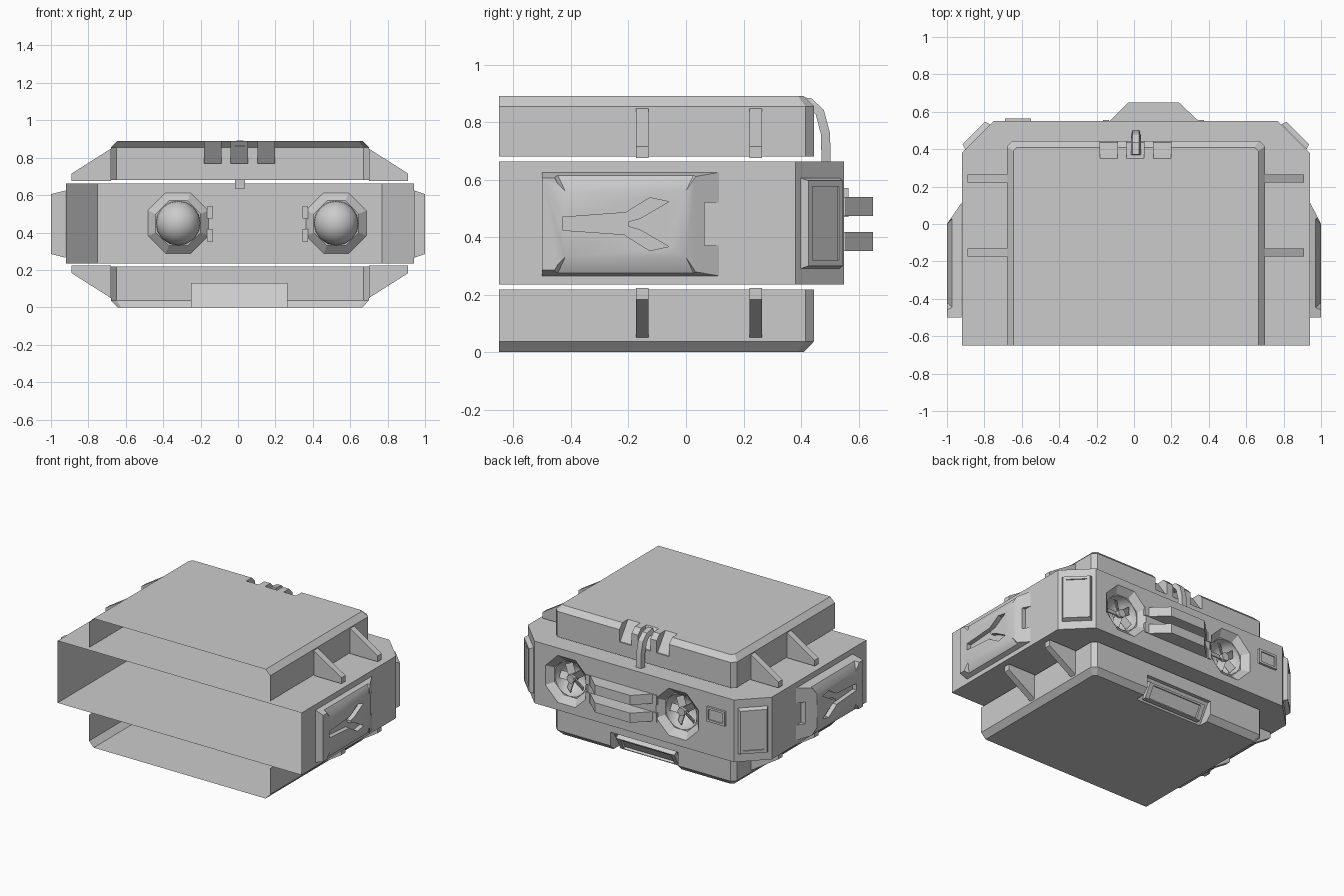
import bpy, bmesh, math
from mathutils import Matrix, Vector

old = bpy.data.objects.get("Cube")
if old:
    bpy.data.objects.remove(old, do_unlink=True)

grey = bpy.data.materials.new("plain_grey")
grey.use_nodes = True
COLOUR = (0.6, 0.6, 0.6, 1)
grey.diffuse_color = COLOUR
grey.node_tree.nodes["Principled BSDF"].inputs["Base Color"].default_value = COLOUR

MID = 0.01      # centre line of the shells
FRONT = -0.65   # open end
BACK = 0.55


def finish(name, bm):
    bmesh.ops.recalc_face_normals(bm, faces=bm.faces)
    me = bpy.data.meshes.new(name)
    bm.to_mesh(me)
    bm.free()
    ob = bpy.data.objects.new(name, me)
    bpy.context.collection.objects.link(ob)
    me.materials.append(grey)
    return ob


def hull(name, points):
    """Convex solid around the points, with flat faces merged."""
    bm = bmesh.new()
    for p in points:
        bm.verts.new(p)
    res = bmesh.ops.convex_hull(bm, input=bm.verts)
    loose = {v for v in res["geom_interior"] if isinstance(v, bmesh.types.BMVert)}
    bmesh.ops.delete(bm, geom=list(loose), context="VERTS")
    bmesh.ops.dissolve_limit(bm, angle_limit=0.01, verts=bm.verts, edges=bm.edges)
    return finish(name, bm)


def box(name, x, y, z):
    return hull(name, [(a, b, c) for a in x for b in y for c in z])


def prism(name, profile, x0, x1):
    """Convex y-z profile pushed along x."""
    return hull(name, [(x, y, z) for x in (x0, x1) for y, z in profile])


def cut(ob, cutters):
    for c in cutters:
        m = ob.modifiers.new("cut", "BOOLEAN")
        m.operation, m.solver, m.object = "DIFFERENCE", "EXACT", c
    bpy.context.view_layer.update()
    dg = bpy.context.evaluated_depsgraph_get()
    me = bpy.data.meshes.new_from_object(ob.evaluated_get(dg))
    ob.modifiers.clear()
    ob.data = me
    me.materials.clear()
    me.materials.append(grey)
    for c in cutters:
        bpy.data.objects.remove(c, do_unlink=True)


def open_side(ob, axis, value):
    """Remove the flat faces lying on one plane."""
    bm = bmesh.new()
    bm.from_mesh(ob.data)
    gone = [f for f in bm.faces if all(abs(v.co[axis] - value) < 0.002 for v in f.verts)]
    bmesh.ops.delete(bm, geom=gone, context="FACES")
    bm.to_mesh(ob.data)
    bm.free()


def outline(half, back, chamfer, z):
    """Rectangle with chamfered back corners."""
    return [(MID + s * h, y, z) for s in (-1, 1)
            for h, y in ((half, FRONT), (half, back - chamfer), (half - chamfer, back))]


# Middle body with fan bowls and dented corners
FANS = (-0.32, 0.525)
FAN_Z = 0.45
body = hull("middle_body", outline(0.93, BACK, 0.17, 0.235) + outline(0.93, BACK, 0.17, 0.663))
cutters = []
for fx in FANS:
    ring = []
    for r, y in ((0.187, 0.56), (0.13, 0.51)):
        ring += [(fx + r * math.cos(a), y, FAN_Z + r * math.sin(a))
                 for a in (math.radians(22.5 + 45 * i) for i in range(8))]
    cutters.append(hull("rim_cutter", ring))
    bm = bmesh.new()
    bmesh.ops.create_uvsphere(bm, u_segments=16, v_segments=12, radius=0.12,
                              matrix=Matrix.Translation((fx, 0.515, FAN_Z)) @ Matrix.Rotation(math.pi / 2, 4, "X"))
    cutters.append(finish("bowl_cutter", bm))
cut(body, cutters)
open_side(body, 1, FRONT)

# Fans: hub and pitched blades
for i, fx in enumerate(FANS):
    bm = bmesh.new()
    place = Matrix.Translation((fx, 0.48, FAN_Z)) @ Matrix.Rotation(math.pi / 2, 4, "X")
    bmesh.ops.create_cone(bm, cap_ends=True, segments=12, radius1=0.028, radius2=0.028, depth=0.06, matrix=place)
    for k in range(5):
        turn = Matrix.Rotation(math.tau * k / 5, 4, "Z") @ Matrix.Translation((0.055, 0, 0))
        turn = place @ turn @ Matrix.Rotation(math.radians(30), 4, "X")
        bmesh.ops.create_cube(bm, size=1, matrix=turn @ Matrix.Diagonal((0.085, 0.05, 0.006, 1)))
    finish(f"fan_{i + 1}", bm)

# Two vent bars between the fans
for name, z in (("lower_vent_bar", 0.385), ("upper_vent_bar", 0.507)):
    hull(name, [(x, y, z + d) for d in (-0.033, 0.033)
                for x, y in ((-0.13, 0.551), (-0.03, 0.65), (0.24, 0.65), (0.345, 0.551))])
    for x in (-0.15, 0.36):
        box("vent_bar_foot", (x - 0.015, x + 0.015), (0.54, 0.556), (z - 0.033, z + 0.033))

# Small button on the back
button = box("button", (-0.69, -0.55), (0.545, 0.565), (0.47, 0.57))
cut(button, [box("button_cutter", (-0.675, -0.565), (0.558, 0.6), (0.485, 0.555))])

# Corner panels and side pods
for side, word in ((-1, "right"), (1, "left")):
    normal = Vector((side, 1, 0)).normalized()
    along = Vector((side, -1, 0)).normalized()
    centre = Vector((MID + side * 0.845, 0.465, 0.448))

    def frame(w, h, d):
        return [centre + along * a * w + normal * d + Vector((0, 0, b * h)) for a in (-1, 1) for b in (-1, 1)]

    panel = hull(word + "_corner_panel", frame(0.095, 0.158, 0.001) + frame(0.085, 0.148, 0.03))
    cut(panel, [hull("panel_cutter", frame(0.066, 0.128, 0.022) + frame(0.066, 0.128, 0.05))])

    root, tip = MID + side * 0.931, side * 1.0
    pod = hull(word + "_side_pod",
               [(root, y, z) for y in (-0.5, 0.115) for z in (0.265, 0.625)] +
               [(tip, y, z) for y in (-0.5, 0.0) for z in (0.285, 0.605)])
    deep, out = tip - side * 0.03, tip + side * 0.02
    tools = []
    for s in (-1, 1):
        # chamfers along the top and bottom edges
        zc = lambda d: 0.445 + s * d
        tools.append(hull("chamfer_cutter", [(x, y, zc(d)) for x, d, y0, y1 in (
            (tip, 0.115, -0.42, 0.0), (out, 0.115, -0.44, 0.02),
            (out, 0.2, -0.49, 0.07), (tip - side * 0.045, 0.2, -0.46, 0.04)) for y in (y0, y1)]))
        # arms of the forked groove
        tools.append(hull("arm_cutter", [(x, y, zc(d)) for x in (deep, out)
                          for y, d in ((-0.23, 0.0), (-0.21, 0.04), (-0.126, 0.092), (-0.06, 0.078), (-0.16, 0.02))]))
    tools.append(hull("stem_cutter", [(x, y, z) for x in (deep, out)
                      for y, z in ((-0.43, 0.424), (-0.43, 0.469), (-0.2, 0.486), (-0.2, 0.408))]))
    tools.append(box("nose_cutter", (root - side * 0.01, out), (0.065, 0.2), (0.37, 0.52)))
    cut(pod, tools)

# Upper and lower shells with their side fins
for word, edge, shoulder, cap in (("upper", 0.68, 0.855, 0.89), ("lower", 0.218, 0.037, 0.0)):
    shell = hull(word + "_shell", outline(0.69, 0.445, 0.03, edge) + outline(0.69, 0.445, 0.03, shoulder)
                 + outline(0.655, 0.41, 0.02, cap))
    if word == "upper":
        ramp = ((0.35, 0.891), (0.35, 0.92), (0.47, 0.92), (0.47, 0.77), (0.435, 0.77))
        tools = [prism("clip_cutter", ramp, x - 0.047, x + 0.047) for x in (-0.135, 0.007, 0.15)]
    else:
        tools = [prism("tray_cutter", ((0.34, -0.02), (0.34, 0.0), (0.42, 0.13), (0.47, 0.13), (0.47, -0.02)), -0.25, 0.265)]
    cut(shell, tools)
    open_side(shell, 1, FRONT)
    open_side(shell, 2, edge)
    inward = 1 if word == "upper" else -1
    for s in (-1, 1):
        for y in (-0.152, 0.243):
            hull(word + "_fin", [(MID + s * d, y + w, edge + inward * h) for w in (-0.022, 0.022)
                                 for d, h in ((0.69, -0.005), (0.9, -0.005), (0.9, 0.035), (0.69, 0.168))])

# Handle frame in the lower recess
tray = prism("lower_handle", ((0.355, 0.005), (0.385, 0.005), (0.435, 0.095), (0.41, 0.112)), -0.215, 0.23)
cut(tray, [prism("handle_cutter", ((0.375, 0.02), (0.42, -0.01), (0.46, 0.07), (0.415, 0.09)), -0.185, 0.2)])

# Latch strap over the back edge
path = [(0.37, 0.875), (0.43, 0.868), (0.465, 0.835), (0.485, 0.76), (0.488, 0.635)]
bm = bmesh.new()
rows = []
for i, p in enumerate(path):
    d = Vector(path[min(i + 1, 4)]) - Vector(path[max(i - 1, 0)])
    n = Vector((-d.y, d.x)).normalized() * 0.016
    rows.append([bm.verts.new((MID + x, p[0] + k * n.x, p[1] + k * n.y))
                 for x, k in ((-0.027, -1), (0.027, -1), (0.018, 1), (-0.018, 1))])
for a, b in zip(rows, rows[1:]):
    for k in range(4):
        bm.faces.new((a[k], a[k - 1], b[k - 1], b[k]))
bm.faces.new(rows[0])
bm.faces.new(rows[-1])
finish("latch_strap", bm)

# Soft shading on shallow angles only
bpy.ops.object.select_all(action="DESELECT")
for ob in bpy.context.scene.objects:
    if ob.type == "MESH" and ob.data.materials and ob.data.materials[0] == grey:
        ob.select_set(True)
        bpy.context.view_layer.objects.active = ob
bpy.ops.object.shade_smooth_by_angle(angle=math.radians(28))
